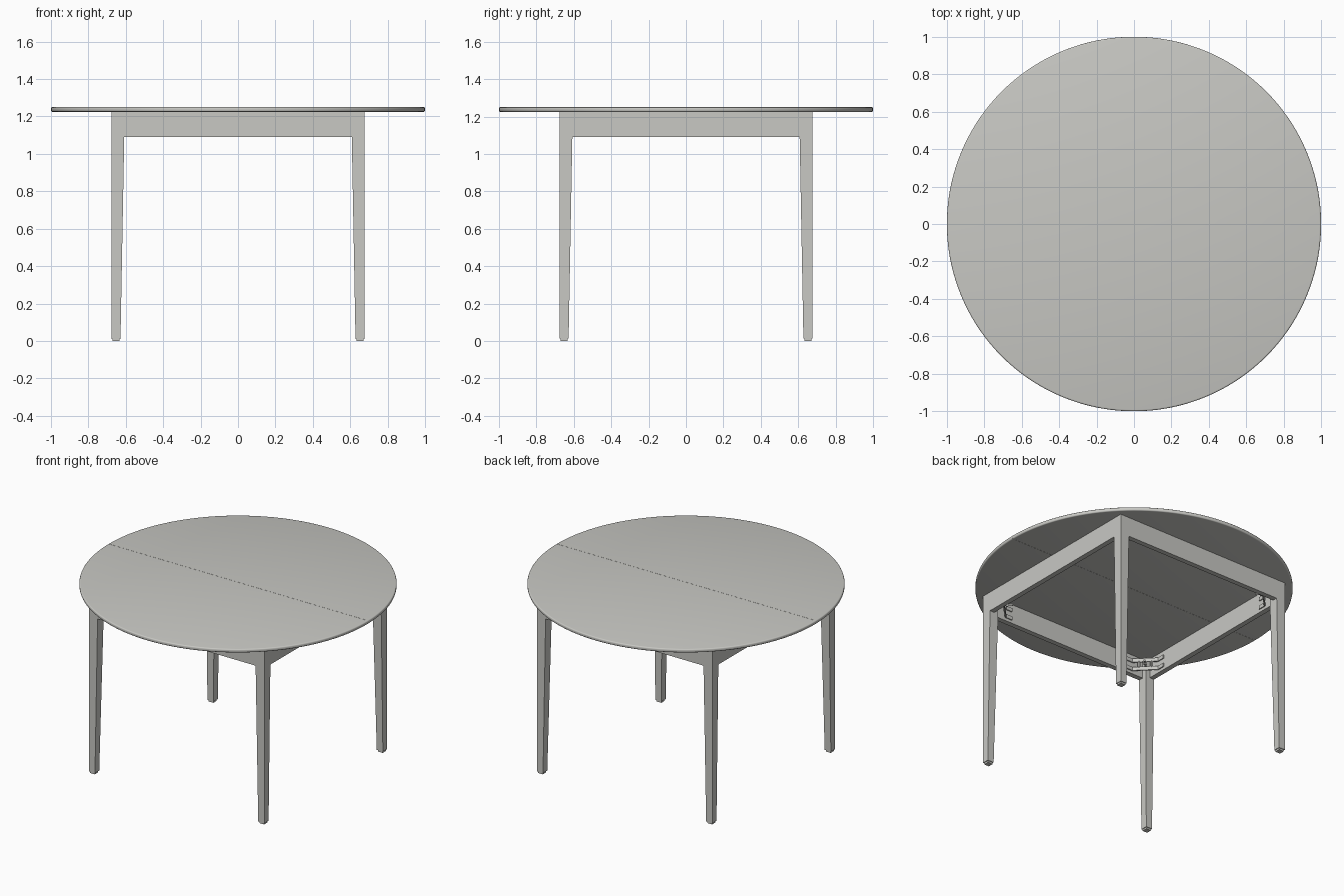
import bpy, bmesh, math
from mathutils import Vector, Matrix

if "Cube" in bpy.data.objects:
    bpy.data.objects.remove(bpy.data.objects["Cube"], do_unlink=True)

TOP, UNDER, APRON_LOW, FOOT = 1.25, 1.225, 1.09, 0.012
OUTER, INNER, APRON_THICK = 0.675, 0.608, 0.035
CORNERS = [(1, -1, "front_left"), (-1, -1, "front_right"),
           (1, 1, "back_left"), (-1, 1, "back_right")]


def make_material(name, colour):
    mat = bpy.data.materials.new(name)
    mat.use_nodes = True
    mat.diffuse_color = colour
    mat.node_tree.nodes["Principled BSDF"].inputs["Base Color"].default_value = colour
    return mat


GREY = make_material("warm_light_grey", (0.58, 0.58, 0.55, 1))


def finish(bm, name, smooth=False):
    bmesh.ops.recalc_face_normals(bm, faces=bm.faces)
    mesh = bpy.data.meshes.new(name)
    bm.to_mesh(mesh)
    bm.free()
    mesh.materials.append(GREY)
    obj = bpy.data.objects.new(name, mesh)
    bpy.context.collection.objects.link(obj)
    if smooth:
        bpy.ops.object.select_all(action='DESELECT')
        obj.select_set(True)
        bpy.context.view_layer.objects.active = obj
        bpy.ops.object.shade_smooth_by_angle(angle=math.radians(35))
    return obj


def add_box(bm, low, high):
    low, high = Vector(low), Vector(high)
    size = Matrix.Diagonal((high - low).to_4d())
    size[3][3] = 1
    bmesh.ops.create_cube(bm, size=1, matrix=Matrix.Translation((low + high) / 2) @ size)


def add_loft(bm, sections):
    """Skin a stack of closed rings that share a vertex count."""
    rings = [[bm.verts.new(p) for p in ring] for ring in sections]
    n = len(rings[0])
    for a, b in zip(rings, rings[1:]):
        for i in range(n):
            j = (i + 1) % n
            bm.faces.new((a[i], a[j], b[j], b[i]))
    bm.faces.new(rings[0])
    bm.faces.new(rings[-1])


def mirror_to(bm, sx, sy):
    for v in bm.verts:
        v.co.x *= sx
        v.co.y *= sy


# Round top: two half discs with a softened rim, meeting along x
for side, name in ((1, "tabletop_back_half"), (-1, "tabletop_front_half")):
    bm = bmesh.new()
    r = 0.008
    profile = [(0, UNDER)]
    for start, z in ((-90, UNDER + r), (0, TOP - r)):
        for k in range(4):
            a = math.radians(start + 30 * k)
            profile.append((1 - r + r * math.cos(a), z + r * math.sin(a)))
    profile.append((0, TOP))
    verts = [bm.verts.new((x, 0, z)) for x, z in profile]
    edges = [bm.edges.new(pair) for pair in zip(verts, verts[1:])]
    bmesh.ops.spin(bm, geom=verts + edges, cent=(0, 0, 0), axis=(0, 0, 1),
                   angle=math.pi * side, steps=72)
    bmesh.ops.remove_doubles(bm, verts=bm.verts, dist=1e-5)
    bmesh.ops.holes_fill(bm, edges=[e for e in bm.edges if e.is_boundary], sides=0)
    bmesh.ops.translate(bm, verts=bm.verts, vec=(0, 0.0006 * side, 0))
    finish(bm, name, smooth=True)

# Legs: straight outside, tapered on the two inner faces
for sx, sy, corner in CORNERS:
    bm = bmesh.new()
    sections = []
    for inner, z in ((0.628, FOOT), (INNER, APRON_LOW), (INNER, UNDER)):
        sections.append([(inner, inner, z), (OUTER, inner, z),
                         (OUTER, OUTER, z), (inner, OUTER, z)])
    add_loft(bm, sections)
    mirror_to(bm, sx, sy)
    finish(bm, corner + "_leg")

    # Small floor glide under each leg
    bm = bmesh.new()
    add_box(bm, (0.633, 0.633, 0), (0.67, 0.67, FOOT))
    mirror_to(bm, sx, sy)
    finish(bm, corner + "_glide")

# Aprons flush with the outer faces of the legs
for i, name in enumerate(("front", "left", "back", "right")):
    bm = bmesh.new()
    add_box(bm, (-INNER, -OUTER, APRON_LOW), (INNER, -OUTER + APRON_THICK, UNDER))
    bmesh.ops.rotate(bm, verts=bm.verts, matrix=Matrix.Rotation(i * math.pi / 2, 3, 'Z'))
    finish(bm, name + "_apron")

# Corner brackets: two bent straps joined by webs, with a bolt into the leg
WALL = OUTER - APRON_THICK
for sx, sy, corner in CORNERS:
    bm = bmesh.new()
    t = 0.007
    path = [(WALL - 0.17, WALL), (WALL - 0.115, WALL),
            (WALL, WALL - 0.115), (WALL, WALL - 0.17)]
    inset = [(WALL, WALL - 0.17), (WALL - t, WALL - 0.17), (WALL - t, WALL - 0.12),
             (WALL - 0.12, WALL - t), (WALL - 0.17, WALL - t)]
    outline = path[:3] + inset
    for low in (1.11, 1.17):
        add_loft(bm, [[(x, y, z) for x, y in outline] for z in (low, low + 0.025)])
    for along in (0.25, 0.75):
        x, y = WALL - 0.115 * along, WALL - 0.115 * (1 - along)
        add_box(bm, (x - 0.008, y - 0.008, 1.13), (x + 0.004, y + 0.004, 1.175))
    mid = WALL - 0.06
    turn = Matrix.Rotation(math.radians(45), 4, 'Z') @ Matrix.Rotation(math.pi / 2, 4, 'Y')
    for radius, depth, offset in ((0.006, 0.11, 0.0), (0.013, 0.012, -0.012)):
        place = Matrix.Translation((mid + offset, mid + offset, 1.1525))
        bmesh.ops.create_cone(bm, cap_ends=True, segments=12, radius1=radius,
                              radius2=radius, depth=depth, matrix=place @ turn)
    mirror_to(bm, sx, sy)
    finish(bm, corner + "_bracket")
